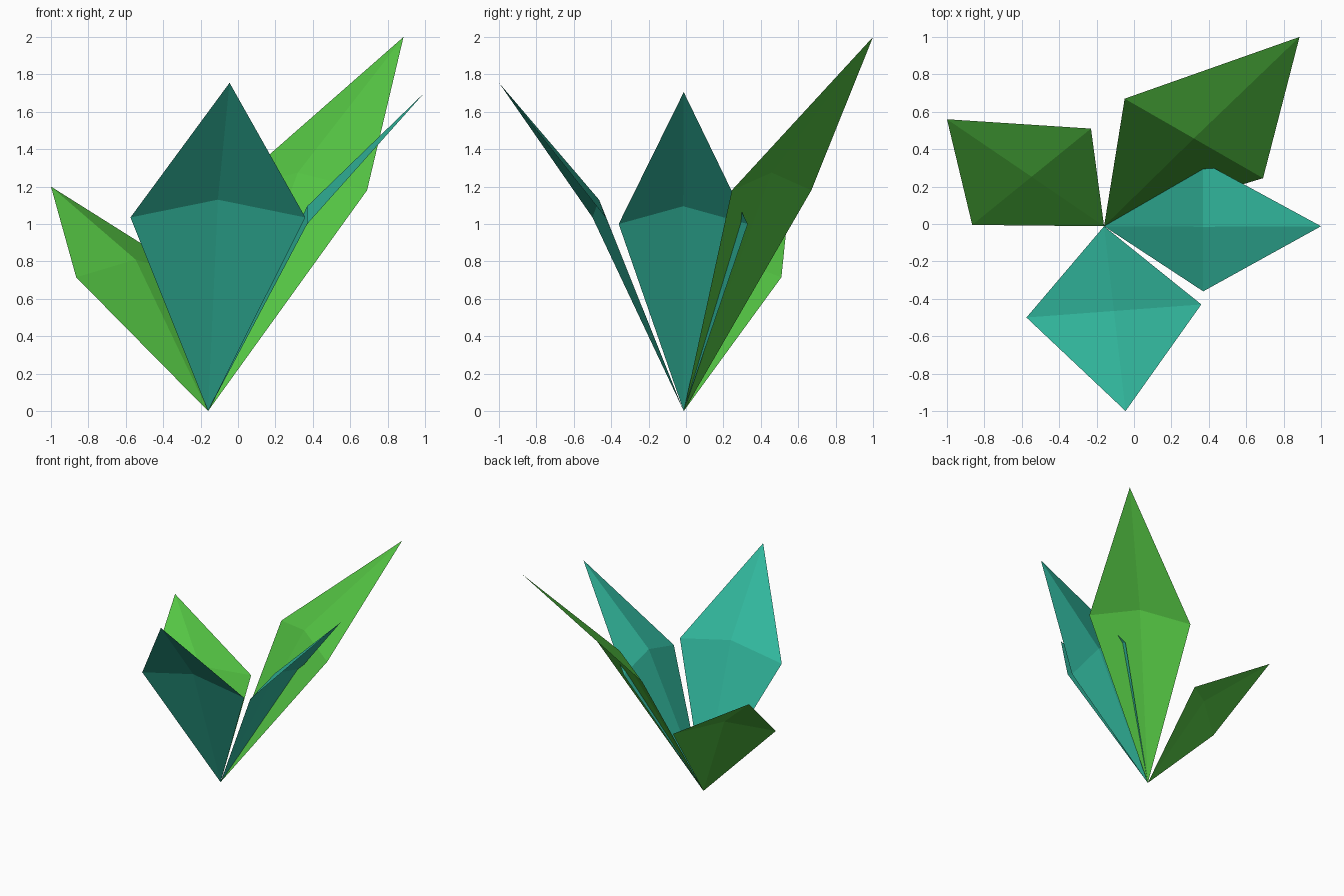
import bpy
from mathutils import Vector

if "Cube" in bpy.data.objects:
    bpy.data.objects.remove(bpy.data.objects["Cube"])


def material(name, srgb):
    mat = bpy.data.materials.new(name)
    linear = [((c / 255 + 0.055) / 1.055) ** 2.4 for c in srgb]
    mat.diffuse_color = (*linear, 1)
    mat.use_nodes = True
    mat.node_tree.nodes["Principled BSDF"].inputs["Base Color"].default_value = mat.diffuse_color
    return mat


green = material("leaf green", (84, 196, 67))
teal = material("leaf teal", (50, 184, 158))

ROOT = Vector((-0.16, -0.012, 0))  # all leaves sprout from here


def leaf(name, left, right, tip, mat, ridge=0.095):
    """Kite-shaped leaf of four facets, folded around a raised centre."""
    left, right, tip = Vector(left), Vector(right), Vector(tip)
    centre = (left + right) / 2 + Vector((0, 0, ridge))
    rim = [ROOT, right, tip, left]
    mesh = bpy.data.meshes.new(name)
    mesh.from_pydata(rim + [centre], [], [(i, (i + 1) % 4, 4) for i in range(4)])
    mesh.materials.append(mat)
    obj = bpy.data.objects.new(name, mesh)
    bpy.context.collection.objects.link(obj)


# Green leaves at the back
leaf("tall_back_leaf", (-0.05, 0.67, 1.18), (0.69, 0.245, 1.18), (0.885, 1.0, 2.0), green)
leaf("short_left_leaf", (-0.865, -0.005, 0.715), (-0.23, 0.51, 0.715), (-1.0, 0.56, 1.2), green)

# Teal leaves at the front and right
leaf("front_leaf", (0.36, -0.43, 1.035), (-0.575, -0.5, 1.035), (-0.045, -1.0, 1.755), teal)
leaf("right_leaf", (0.37, 0.33, 1.0), (0.37, -0.36, 1.0), (1.0, -0.012, 1.705), teal)

# Make every upper side face up
for obj in bpy.data.objects:
    if obj.data.polygons[0].normal.z < 0:
        obj.data.flip_normals()
